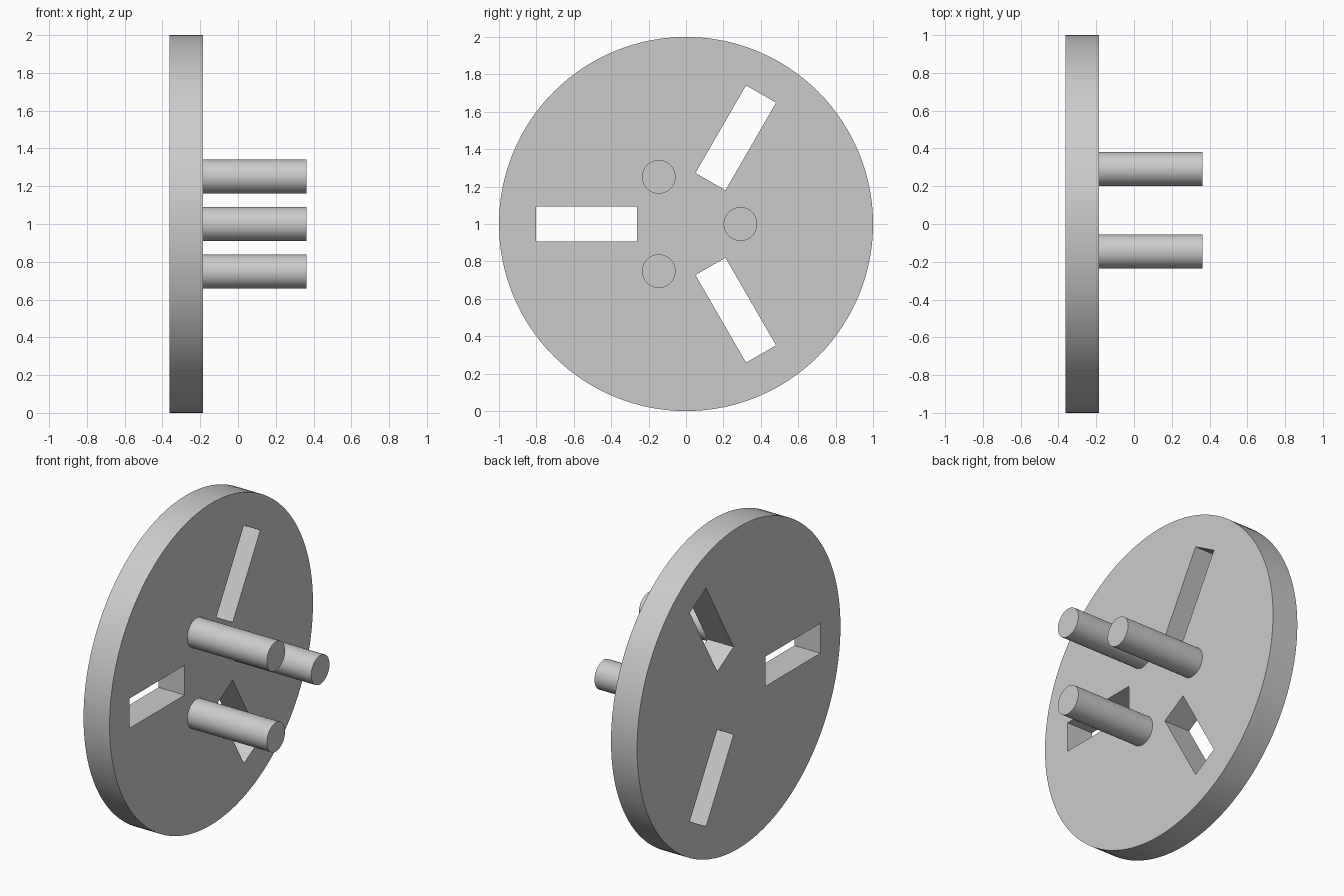
import bpy
import math
from mathutils import Matrix, Vector

if "Cube" in bpy.data.objects:
    bpy.data.objects.remove(bpy.data.objects["Cube"], do_unlink=True)

BACK, FACE, TIP = -0.363, -0.184, 0.363
HUB = Vector((0, 0, 1))

grey = bpy.data.materials.new("plain grey")
grey.use_nodes = True
colour = (0.6, 0.6, 0.6, 1)
grey.diffuse_color = colour
grey.node_tree.nodes["Principled BSDF"].inputs["Base Color"].default_value = colour


def radial(angle, distance):
    """Point on the disc plane, with the angle measured from +y towards +z."""
    a = math.radians(angle)
    return HUB + Vector((0, math.cos(a), math.sin(a))) * distance


def rod(name, radius, x0, x1, centre, sides):
    """Cylinder lying along x."""
    bpy.ops.mesh.primitive_cylinder_add(
        vertices=sides, radius=radius, depth=x1 - x0,
        location=((x0 + x1) / 2, centre.y, centre.z), rotation=(0, math.pi / 2, 0))
    obj = bpy.context.object
    obj.name = name
    obj.data.materials.append(grey)
    return obj


def smooth(obj):
    bpy.ops.object.select_all(action="DESELECT")
    obj.select_set(True)
    bpy.context.view_layer.objects.active = obj
    bpy.ops.object.shade_smooth_by_angle(angle=math.radians(30))


# Round plate
disc = rod("disc", 1, BACK, FACE, HUB, 128)

# Three radial slots cut through the plate
for angle in (60, 180, 300):
    centre = radial(angle, 0.532)
    bpy.ops.mesh.primitive_cube_add(size=1)
    cutter = bpy.context.object
    cutter.name = "slot_cutter"
    cutter.hide_render = True
    cutter.data.transform(
        Matrix.Translation((BACK, centre.y, centre.z))
        @ Matrix.Rotation(math.radians(angle), 4, "X")
        @ Matrix.Diagonal((1, 0.541, 0.185, 1)))
    cut = disc.modifiers.new("slot", "BOOLEAN")
    cut.operation = "DIFFERENCE"
    cut.solver = "EXACT"
    cut.object = cutter
    bpy.context.view_layer.objects.active = disc
    bpy.ops.object.modifier_apply(modifier=cut.name)
    bpy.data.objects.remove(cutter, do_unlink=True)
smooth(disc)

# Three pegs between the slots
for i, angle in enumerate((0, 120, 240)):
    smooth(rod(f"peg_{i + 1}", 0.09, FACE - 0.01, TIP, radial(angle, 0.291), 48))
